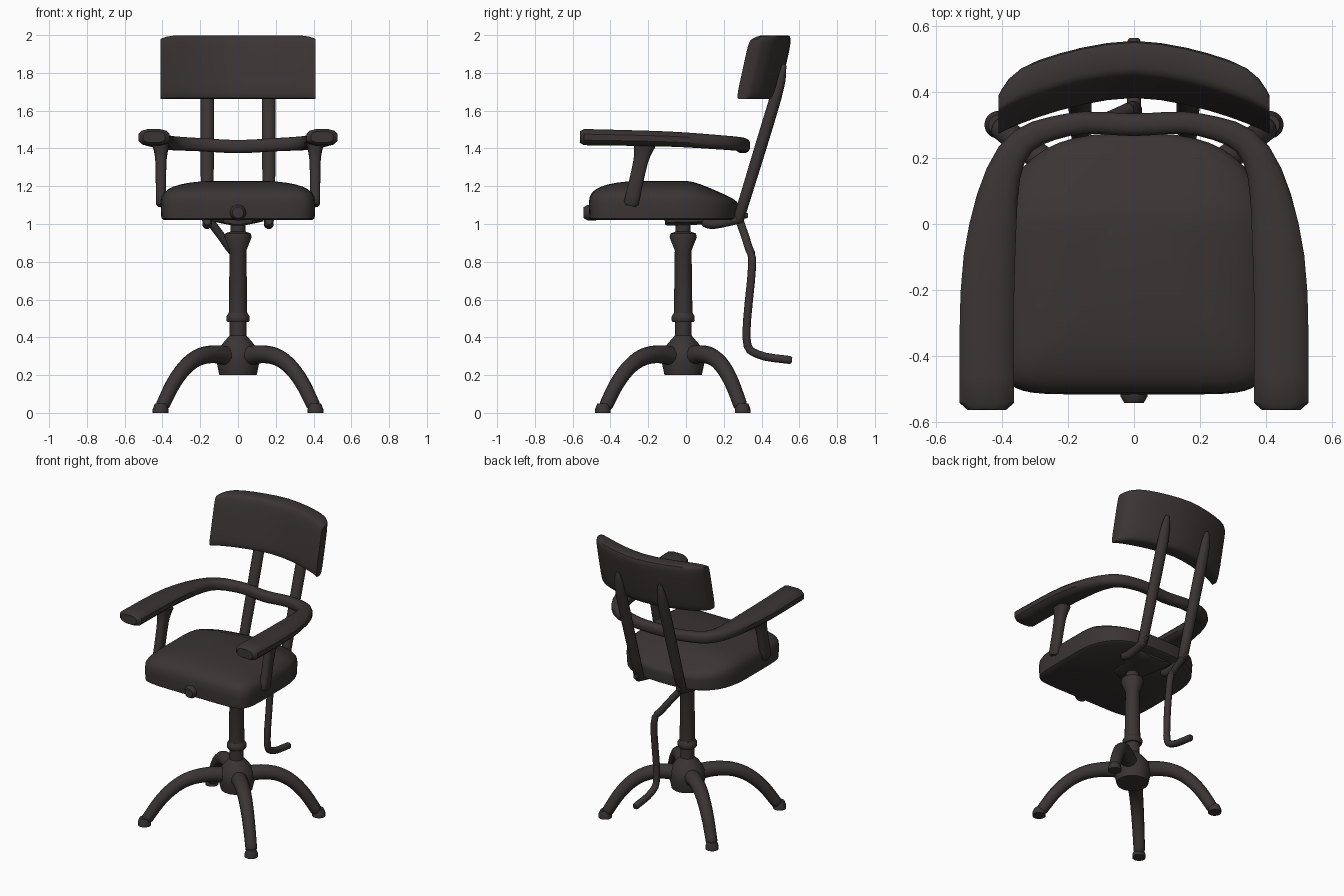
import bpy
import bmesh
import math
from mathutils import Vector

default_cube = bpy.data.objects.get("Cube")
if default_cube:
    bpy.data.objects.remove(default_cube)

material = bpy.data.materials.new("dark brown grey")
material.use_nodes = True
colour = (0.043, 0.035, 0.034, 1)
material.diffuse_color = colour
shader = material.node_tree.nodes["Principled BSDF"]
shader.inputs["Base Color"].default_value = colour


def skin(name, rings):
    """Join equal closed rings into a capped, smoothly shaded surface."""
    bm = bmesh.new()
    loops = [[bm.verts.new(point) for point in ring] for ring in rings]
    for lower, upper in zip(loops, loops[1:]):
        for i in range(len(lower)):
            bm.faces.new((lower[i - 1], lower[i], upper[i], upper[i - 1]))
    bm.faces.new(loops[0])
    bm.faces.new(loops[-1])
    bmesh.ops.recalc_face_normals(bm, faces=bm.faces)
    mesh = bpy.data.meshes.new(name)
    bm.to_mesh(mesh)
    bm.free()
    mesh.materials.append(material)
    part = bpy.data.objects.new(name, mesh)
    bpy.context.collection.objects.link(part)
    bpy.ops.object.select_all(action="DESELECT")
    part.select_set(True)
    bpy.context.view_layer.objects.active = part
    bpy.ops.object.shade_smooth_by_angle(angle=math.radians(40))


def power(value, exponent):
    """Signed power, which squares off a circle."""
    return math.copysign(abs(value) ** exponent, value)


def oval(sides, exponent=1):
    """Points of a unit circle or rounded square."""
    angles = [math.tau * (k + 0.5) / sides for k in range(sides)]
    return [(power(math.cos(a), exponent), power(math.sin(a), exponent)) for a in angles]


def refine(stations, steps=4):
    """Run a smooth spline through the stations."""
    knots = [Vector(station) for station in stations]
    result = []
    for i in range(len(knots) - 1):
        start, end = knots[i], knots[i + 1]
        leave = (end - knots[max(i - 1, 0)]) / 2
        arrive = (knots[min(i + 2, len(knots) - 1)] - start) / 2
        for step in range(steps):
            t = step / steps
            ease = t * t * (3 - 2 * t)
            result.append(start * (1 - ease) + end * ease
                          + leave * (t * (1 - t) ** 2) - arrive * (t * t * (1 - t)))
    return result + [knots[-1]]


def sweep(name, stations, exponent=1):
    """Sweep an oval through (x, y, z, half width, half height) stations."""
    path = refine(stations)
    centres = [Vector(station[:3]) for station in path]
    last = len(path) - 1
    rings = []
    for i, station in enumerate(path):
        width, height = station[3], station[4]
        along = (centres[min(i + 1, last)] - centres[max(i - 1, 0)]).normalized()
        reference = Vector((0, 1, 0)) if abs(along.z) > 0.9 else Vector((0, 0, 1))
        side = along.cross(reference).normalized()
        up = side.cross(along)
        ring = [centres[i] + side * c * width + up * s * height for c, s in oval(12, exponent)]
        # Round off both ends with a smaller ring
        tip = along * min(width, height) / 2
        small = [centres[i].lerp(point, 0.7) for point in ring]
        if i == 0:
            rings.append([point - tip for point in small])
        rings.append(ring)
        if i == last:
            rings.append([point + tip for point in small])
    skin(name, rings)


def tube(name, points, radius):
    sweep(name, [(*point, radius, radius) for point in points])


def turned(name, x, y, profile):
    """Turn a (radius, height) profile about an upright axis."""
    skin(name, [[(x + c * r, y + s * r, z) for c, s in oval(20)] for r, z in profile])


# Hub and column
axis_y = -0.015
turned("base_hub", 0, axis_y, [(0.1, 0.2), (0.115, 0.27), (0.11, 0.33), (0.08, 0.37), (0.045, 0.41)])
turned("lower_shaft", 0, axis_y, [(0.045, 0.38), (0.045, 0.5)])
turned("collar", 0, axis_y, [(0.055, 0.48), (0.062, 0.49), (0.062, 0.51), (0.05, 0.53)])
turned("column", 0, axis_y, [(0.05, 0.5), (0.045, 0.86), (0.073, 0.93), (0.068, 0.95), (0.04, 0.96)])
turned("seat_stem", 0, axis_y, [(0.04, 0.94), (0.04, 1.03)])

# Seat: a plan squared at the front and rounder behind, stacked into a dome
plan_y = -0.12
plan = []
for c, s in oval(48):
    bow = 0.72 if s > 0 else 0.25
    plan.append((0.41 * power(c, bow), 0.395 * power(s, bow)))
layers = [(0.95, 1.02), (0.99, 1.03), (1, 1.1)]
for i in range(1, 9):
    lift = math.radians(10 * i)
    layers.append((math.cos(lift) ** 0.66, 1.1 + 0.13 * math.sin(lift) ** 0.66))
seat_rings = []
for scale, z in layers:
    ring = []
    for x, y in plan:
        fall = max(y * scale - 0.15, 0) * 2.5
        ring.append((x * scale, plan_y + y * scale, z - max(z - 1.1, 0) * fall))
    seat_rings.append(ring)
skin("seat", seat_rings)
tube("front_knob", [(0, -0.48, 1.06), (0, -0.52, 1.06)], 0.043)
sweep("under_seat_bracket", [(0, -0.1, 1.015, 0.08, 0.025), (0, 0.2, 1.02, 0.14, 0.02)])

# One bent rail forms both armrests and the rear hoop
arm = [(0.445, -0.54, 1.46, 0.085, 0.044), (0.437, -0.1, 1.45, 0.08, 0.041),
       (0.37, 0.21, 1.43, 0.047, 0.038), (0.2, 0.3, 1.42, 0.035, 0.036)]
hoop = (0, 0.3, 1.41, 0.035, 0.036)
sweep("arm_rail", arm + [hoop] + [(-x, *rest) for x, *rest in reversed(arm)], 0.75)

for side, name in ((-1, "right"), (1, "left")):
    # Arched legs with flared feet
    for end, foot_y in (("front", -0.44), ("rear", 0.3)):
        leg = []
        for i in range(1, 9):
            reach = 0.12 * i
            height = 0.31 * (1 - (abs(reach - 0.3) / 0.7) ** 2.4)
            radius = 0.054 - 0.018 * reach
            leg.append((side * 0.415 * reach, axis_y + (foot_y - axis_y) * reach,
                        height, radius, radius))
        sweep(f"{end}_{name}_leg", leg)
        turned(f"{end}_{name}_foot", side * 0.41, foot_y, [(0.042, 0), (0.042, 0.02), (0.03, 0.05)])

    # Arm supports
    x = side * 0.408
    sweep(f"{name}_arm_support", [(x, -0.29, 1.11, 0.028, 0.04), (x, -0.24, 1.33, 0.03, 0.04),
                                  (x, -0.22, 1.42, 0.045, 0.06)], 0.7)

    # Back posts, tapering away behind the backrest
    x = side * 0.163
    sweep(f"{name}_back_post", [(x, 0.28, 1.03, 0.033, 0.03), (x, 0.475, 1.67, 0.037, 0.032),
                                (x, 0.52, 1.84, 0.015, 0.012)])

    # Hinges joining the posts to the seat
    tube(f"{name}_hinge_arm", [(x, 0.1, 1.01), (x, 0.15, 1), (x, 0.29, 1.03)], 0.027)
    tube(f"{name}_hinge_bolt", [(x, 0.24, 1.045), (x, 0.32, 1.045)], 0.016)

# Backrest: a leaning rounded section carried round an arc and thinned at the ends
back_rings = []
for i in range(-8, 9):
    across = math.sin(math.pi * i / 16)
    thinning = abs(across) ** 12
    bend = -0.105 * abs(across) ** 1.7
    ring = []
    for c, s in oval(20, 0.35):
        rise = 0.17 * (1 + s) * (1 - 0.06 * thinning)
        depth = 0.06 * (1 + c) * (1 - 0.5 * thinning)
        ring.append((0.41 * across, 0.37 + 0.22 * rise + depth + bend, 1.66 + rise))
    back_rings.append(ring)
skin("backrest", back_rings)

# Foot lever hanging from the right hinge
tube("foot_lever", [(-0.16, 0.28, 1.03), (-0.05, 0.33, 0.88), (0, 0.35, 0.78),
                    (0, 0.32, 0.4), (0, 0.38, 0.31), (0, 0.55, 0.28)], 0.022)
